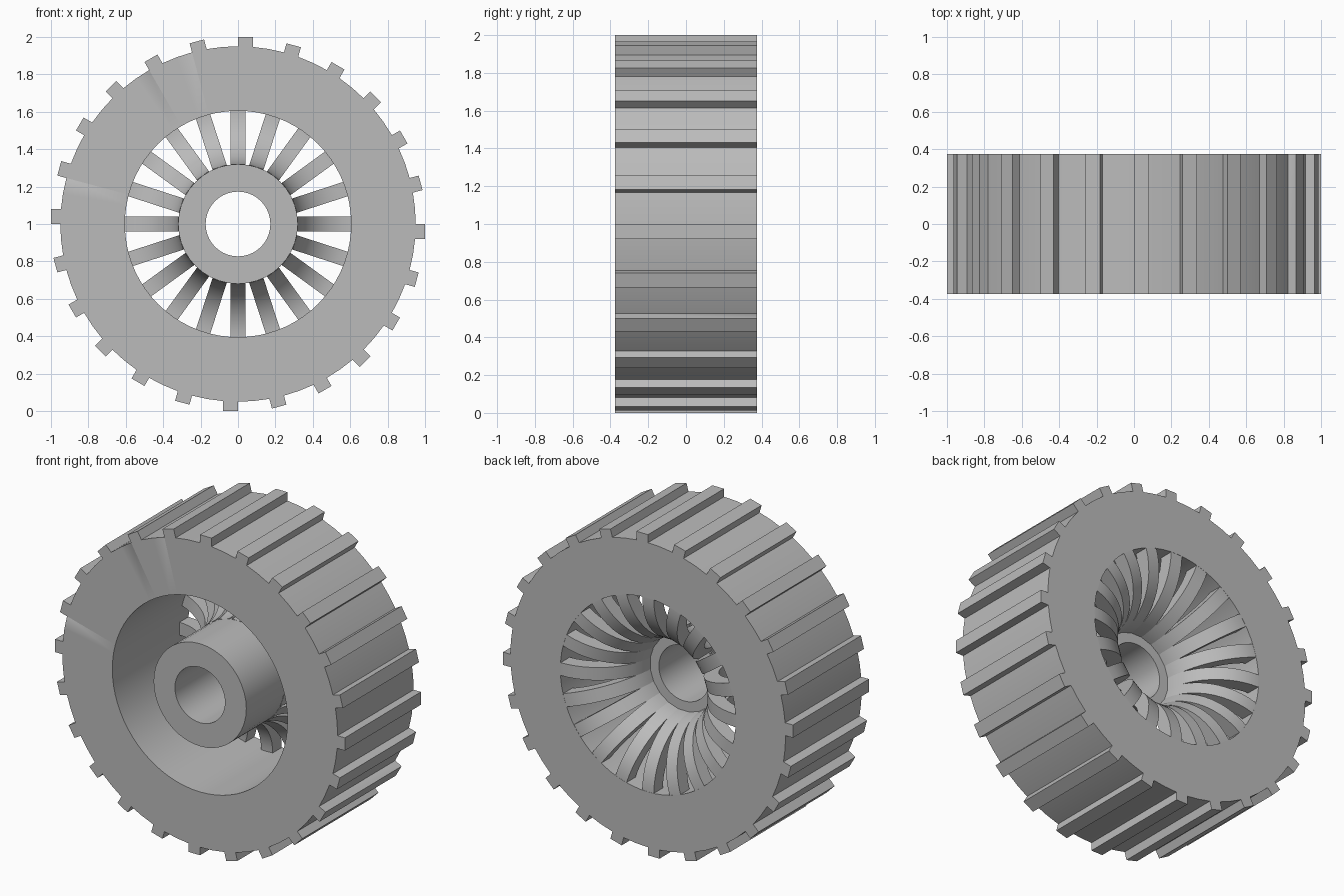
import bpy, bmesh, math

if "Cube" in bpy.data.objects:
    bpy.data.objects.remove(bpy.data.objects["Cube"])

HALF = 0.375          # half of the wheel width
grey = bpy.data.materials.new("plain grey")
grey.diffuse_color = (0.5, 0.5, 0.5, 1)
grey.use_nodes = True
grey.node_tree.nodes["Principled BSDF"].inputs["Base Color"].default_value = grey.diffuse_color


def finish(name, bm, angle=30):
    bmesh.ops.remove_doubles(bm, verts=bm.verts, dist=1e-5)
    bmesh.ops.recalc_face_normals(bm, faces=bm.faces)
    mesh = bpy.data.meshes.new(name)
    bm.to_mesh(mesh)
    bm.free()
    mesh.materials.append(grey)
    ob = bpy.data.objects.new(name, mesh)
    bpy.context.collection.objects.link(ob)
    bpy.ops.object.select_all(action='DESELECT')
    ob.select_set(True)
    bpy.context.view_layer.objects.active = ob
    bpy.ops.object.shade_smooth_by_angle(angle=math.radians(angle))
    return ob


def polar(r, t):
    """Point at radius r, clockwise angle t from the top of the wheel."""
    return (r * math.sin(t), r * math.cos(t) + 1)


def tube(name, outer, inner, y0, y1):
    """Hollow solid between two matching outlines, running along y."""
    bm = bmesh.new()
    loops = [[bm.verts.new((x, y, z)) for x, z in pts]
             for pts, y in ((outer, y0), (outer, y1), (inner, y1), (inner, y0))]
    n = len(outer)
    for k in range(4):
        a, b = loops[k], loops[(k + 1) % 4]
        for i in range(n):
            j = (i + 1) % n
            # skip zero-width faces where two points share a position
            pts = inner if k == 2 else outer
            if math.dist(pts[i], pts[j]) > 1e-6:
                quad = [a[i], a[j], b[j], b[i]]
                if k in (1, 3) and math.dist(inner[i], inner[j]) < 1e-6:
                    quad = [a[i], a[j], b[i]] if k == 1 else [a[i], b[j], b[i]]
                bm.faces.new(quad)
    return finish(name, bm)


# Tyre with 24 cleats, each with one radial edge
R_TREAD, R_BORE, CLEAT = 0.95, 0.605, 0.08
outer, inner = [], []
step = math.tau / 24
for k in range(24):
    t = k * step
    px, pz = math.cos(t), -math.sin(t)
    tip = polar(1.0, t)
    base_t = t + math.asin(CLEAT / R_TREAD)
    rest = t + step - base_t
    pts = [(polar(R_TREAD, t), t), (tip, t),
           ((tip[0] + CLEAT * px, tip[1] + CLEAT * pz), base_t),
           (polar(R_TREAD, base_t), base_t),
           (polar(R_TREAD, base_t + rest / 2), base_t + rest / 2)]
    for p, ang in pts:
        outer.append(p)
        inner.append(polar(R_BORE, ang))
tube("tyre", outer, inner, -HALF, HALF)

# Hub, flush with the front and ending at mid width
circle = [i * math.tau / 40 for i in range(40)]
tube("hub", [polar(0.32, t) for t in circle],
     [polar(0.173, t) for t in circle], -HALF, 0.02)

# Twenty spokes, each a quarter arc flaring from the hub to the back of the rim
bm = bmesh.new()
ARC, WIDTH = 12, 0.04
for k in range(20):
    t = k * math.tau / 20
    s, c = math.sin(t), math.cos(t)
    path = []
    for i in range(ARC + 1):
        a = i / ARC * math.pi / 2
        path.append([(0.605 - q * math.cos(a), q * math.sin(a)) for q in (0.374, 0.285)])
    path.append([(0.63, 0.374), (0.63, 0.285)])
    rows = []
    for (rb, yb), (rf, yf) in path:
        rows.append([bm.verts.new((r * s + w * c, y, 1 + r * c - w * s))
                     for r, y, w in ((rb, yb, -WIDTH), (rb, yb, WIDTH),
                                     (rf, yf, WIDTH), (rf, yf, -WIDTH))])
    for a, b in zip(rows, rows[1:]):
        for i in range(4):
            j = (i + 1) % 4
            bm.faces.new((a[i], a[j], b[j], b[i]))
    bm.faces.new(rows[0])
    bm.faces.new(rows[-1])
finish("spokes", bm)
